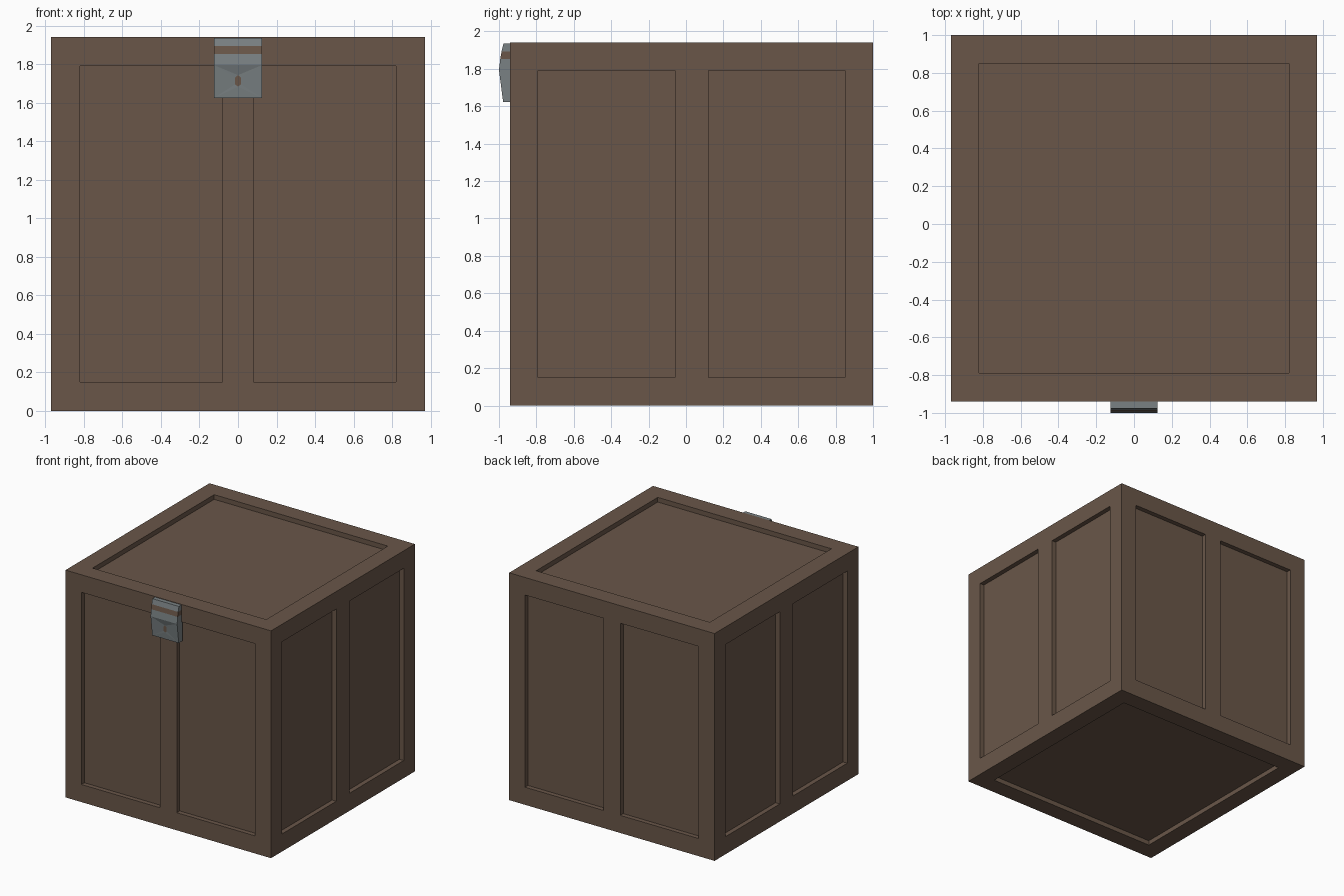
import bpy, bmesh, math
from mathutils import Vector, Matrix

if "Cube" in bpy.data.objects:
    bpy.data.objects.remove(bpy.data.objects["Cube"])


def material(name, rgb):
    m = bpy.data.materials.new(name)
    m.diffuse_color = (*rgb, 1)
    m.use_nodes = True
    m.node_tree.nodes["Principled BSDF"].inputs["Base Color"].default_value = m.diffuse_color
    return m


BROWN = material("brown wood", (0.143, 0.094, 0.066))
GREY = material("grey metal", (0.195, 0.222, 0.23))


def finish(bm, name, mats):
    me = bpy.data.meshes.new(name)
    bm.to_mesh(me)
    bm.free()
    for m in mats:
        me.materials.append(m)
    ob = bpy.data.objects.new(name, me)
    bpy.context.collection.objects.link(ob)
    return ob


# Crate: six framed sides with sunken panels
H, P, DEPTH = 0.97, 0.82, 0.04
CENTRE = Vector((0, 0.03, H))


def add_side(bm, rot, us):
    """Grid of cells on the local +z side; odd columns in the middle row are sunken."""
    vs = [-H, -P, P, H]

    def face(pts):
        bm.faces.new([bm.verts.new(CENTRE + rot @ Vector(p)) for p in pts])

    for i in range(len(us) - 1):
        for j in range(3):
            a, b, c, d = us[i], us[i + 1], vs[j], vs[j + 1]
            ring = [(a, c), (b, c), (b, d), (a, d)]
            sunk = i % 2 == 1 and j == 1
            z = H - DEPTH if sunk else H
            face([(x, y, z) for x, y in ring])
            if sunk:
                for k in range(4):
                    p, q = ring[k], ring[(k + 1) % 4]
                    face([(*p, H), (*q, H), (*q, z), (*p, z)])


bm = bmesh.new()
for k in range(4):
    g = 0.08 if k % 2 == 0 else 0.09
    rot = Matrix.Rotation(k * math.pi / 2, 3, 'Z') @ Matrix.Rotation(math.pi / 2, 3, 'X')
    add_side(bm, rot, [-H, -P, -g, g, P, H])
for a in (0, math.pi):
    add_side(bm, Matrix.Rotation(a, 3, 'X'), [-H, -P, P, H])
bmesh.ops.remove_doubles(bm, verts=bm.verts, dist=1e-4)
finish(bm, "crate", [BROWN])

# Latch: side profile (y, z) extruded across x, with a brown band
W = 0.125
profile = [(-0.93, 1.936), (-0.976, 1.936), (-0.986, 1.893), (-0.993, 1.853),
           (-1.0, 1.795), (-0.978, 1.624), (-0.93, 1.624), (-0.93, 1.795),
           (-0.93, 1.853), (-0.93, 1.893)]
bm = bmesh.new()
L = [bm.verts.new((-W, y, z)) for y, z in profile]
R = [bm.verts.new((W, y, z)) for y, z in profile]
n = len(profile)
for i in range(n):
    if i != 4:  # the lower plate is built around the keyhole below
        j = (i + 1) % n
        bm.faces.new((L[i], L[j], R[j], R[i]))
for S in (L, R):
    for q in ((0, 1, 2, 9), (9, 2, 3, 8), (8, 3, 4, 7), (7, 4, 5, 6)):
        bm.faces.new([S[i] for i in q])

# Lower plate dished slightly towards a six-sided keyhole
key = [bm.verts.new((x, -0.984, 1.713 + z)) for x, z in
       ((-0.015, 0.018), (0, 0.03), (0.015, 0.018), (0.015, -0.018), (0, -0.03), (-0.015, -0.018))]
for f in ((L[4], R[4], key[1]), (L[4], key[1], key[0]), (R[4], key[2], key[1]),
          (L[4], key[0], key[5], L[5]), (R[4], R[5], key[3], key[2]),
          (L[5], key[4], R[5]), (L[5], key[5], key[4]), (R[5], key[4], key[3])):
    bm.faces.new(f)
hole = bm.faces.new(key)
bmesh.ops.recalc_face_normals(bm, faces=bm.faces)
for f in bm.faces:
    if 1.86 < f.calc_center_median().z < 1.885 or f is hole:
        f.material_index = 1
finish(bm, "latch", [GREY, BROWN])
